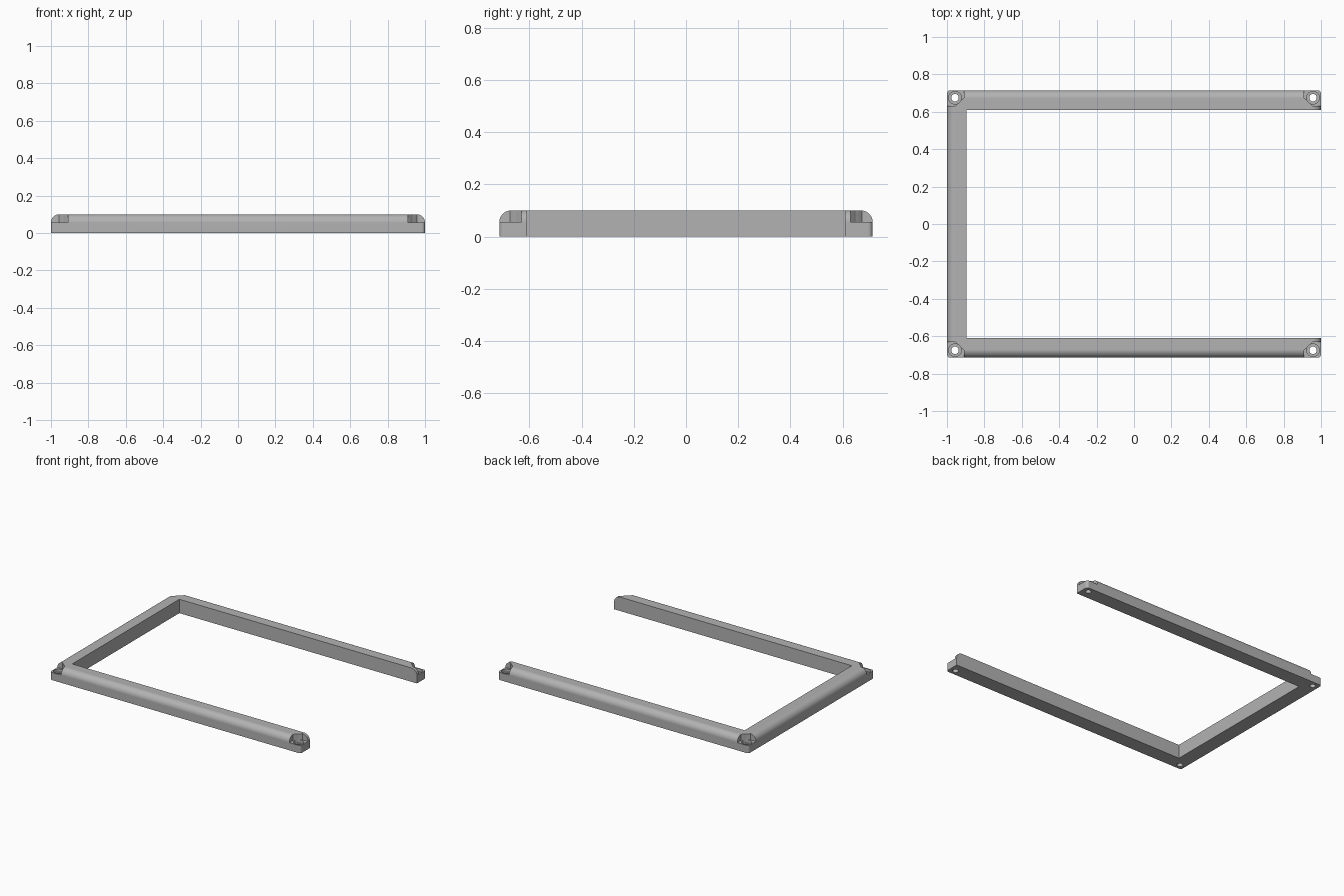
import bpy, bmesh, math

cube = bpy.data.objects.get("Cube")
if cube:
    bpy.data.objects.remove(cube, do_unlink=True)

HX, HY, HEIGHT, WIDTH = 1.0, 0.715, 0.1, 0.105
FILLET, CORNER = 0.045, 0.018
HOLE_X, HOLE_Y, POCKET_Z = 0.957, 0.675, 0.055

grey = bpy.data.materials.new("light grey")
grey.use_nodes = True
colour = (0.45, 0.45, 0.45, 1)
grey.diffuse_color = colour
grey.node_tree.nodes["Principled BSDF"].inputs["Base Color"].default_value = colour


def loft(name, rings):
    """Solid skinned through closed rings and capped at both ends."""
    bm = bmesh.new()
    loops = [[bm.verts.new(p) for p in ring] for ring in rings]
    n = len(loops[0])
    for a, b in zip(loops, loops[1:]):
        for i in range(n):
            j = (i + 1) % n
            bm.faces.new((a[i], a[j], b[j], b[i]))
    bm.faces.new(loops[0])
    bm.faces.new(loops[-1])
    bmesh.ops.recalc_face_normals(bm, faces=bm.faces)
    mesh = bpy.data.meshes.new(name)
    bm.to_mesh(mesh)
    bm.free()
    obj = bpy.data.objects.new(name, mesh)
    bpy.context.collection.objects.link(obj)
    mesh.materials.append(grey)
    return obj


def prism(name, outline, z0, z1):
    return loft(name, [[(x, y, z) for x, y in outline] for z in (z0, z1)])


def circle(cx, cy, r, n=32):
    return [(cx + r * math.cos(math.tau * i / n), cy + r * math.sin(math.tau * i / n))
            for i in range(n)]


def rounded_rectangle(inset, z):
    r = max(CORNER - inset, 0.001)
    ring = []
    for k, (sx, sy) in enumerate(((1, 1), (-1, 1), (-1, -1), (1, -1))):
        for i in range(7):
            a = math.pi / 2 * (k + i / 6)
            ring.append((sx * (HX - inset - r) + r * math.cos(a),
                         sy * (HY - inset - r) + r * math.sin(a), z))
    return ring


def cut(target, cutter):
    cutter.hide_render = True
    mod = target.modifiers.new("cut", "BOOLEAN")
    mod.operation = "DIFFERENCE"
    mod.solver = "EXACT"
    mod.object = cutter
    bpy.ops.object.modifier_apply(modifier=mod.name)
    bpy.data.objects.remove(cutter, do_unlink=True)


# Outer slab with a rounded top rim
rings = [rounded_rectangle(0, 0)]
for i in range(13):
    a = math.pi / 2 * i / 12
    rings.append(rounded_rectangle(FILLET * (1 - math.cos(a)),
                                   HEIGHT - FILLET * (1 - math.sin(a))))
frame = loft("three_sided_frame", rings)
bpy.context.view_layer.objects.active = frame
frame.select_set(True)

# Opening, which runs out through the left end
inner_x, inner_y = -HX + WIDTH, HY - WIDTH
cut(frame, prism("opening_cutter", [(inner_x, -inner_y), (1.2, -inner_y),
                                    (1.2, inner_y), (inner_x, inner_y)], -0.1, 0.2))

# Corner pockets with a counterbored screw hole in each
for sx in (-1, 1):
    for sy in (-1, 1):
        pocket = [(1.1, 0.85), (0.91, 0.85), (0.91, 0.675), (0.957, 0.63), (1.1, 0.63)]
        cut(frame, prism("pocket_cutter", [(sx * x, sy * y) for x, y in pocket],
                         POCKET_Z, 0.2))
        for radius, bottom in ((0.034, POCKET_Z - 0.02), (0.02, -0.1)):
            cut(frame, prism("hole_cutter",
                             circle(sx * HOLE_X, sy * HOLE_Y, radius), bottom, 0.2))

# Smooth fillets, crisp edges
bpy.ops.object.shade_smooth_by_angle(angle=math.radians(30))
weighted = frame.modifiers.new("weighted_normals", "WEIGHTED_NORMAL")
weighted.keep_sharp = True
